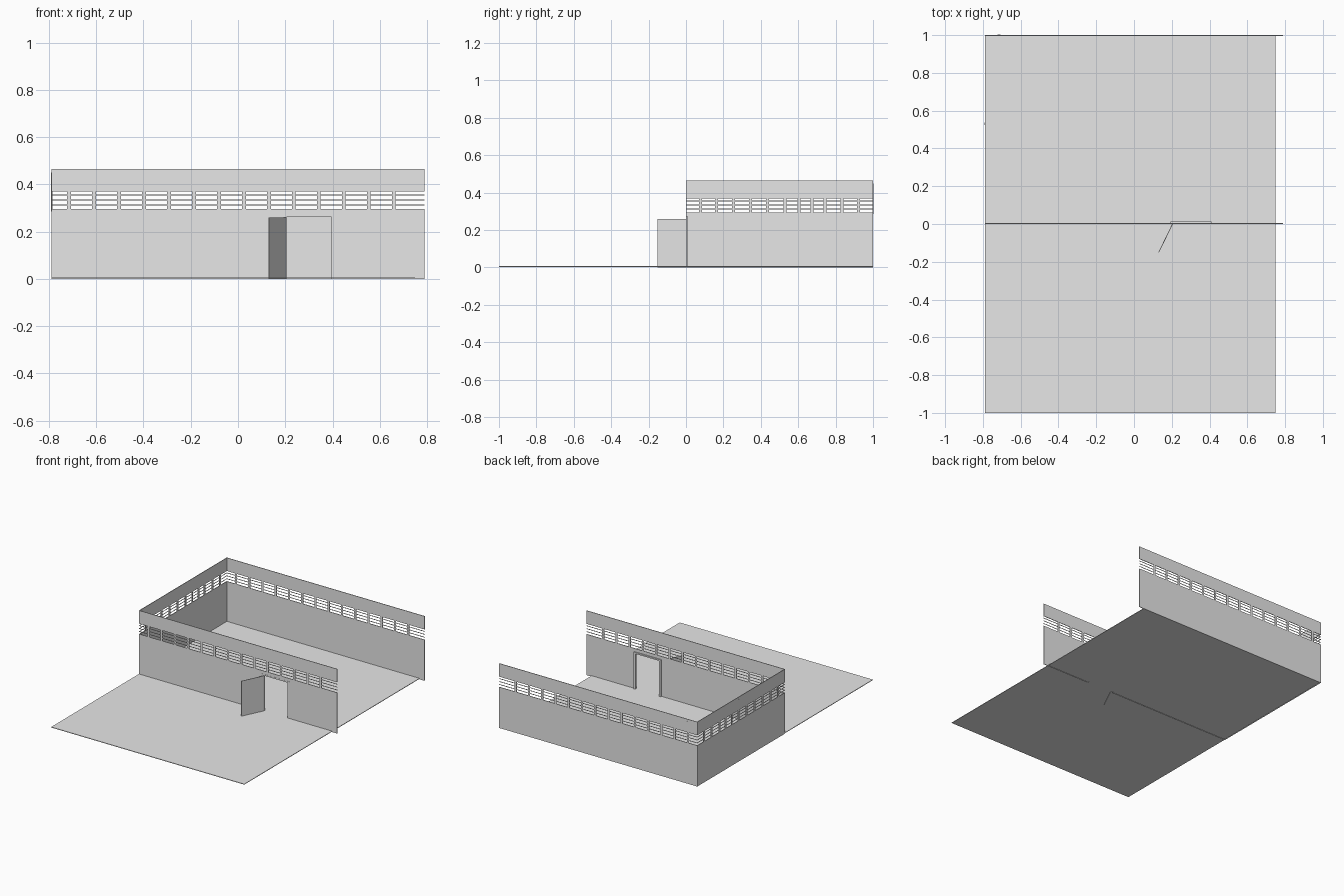
import bpy
import bmesh
from mathutils import Matrix, Vector

if "Cube" in bpy.data.objects:
    bpy.data.objects.remove(bpy.data.objects["Cube"], do_unlink=True)

grey = bpy.data.materials.new("plain_grey")
grey.use_nodes = True
grey.diffuse_color = (0.8, 0.8, 0.8, 1)
grey.node_tree.nodes["Principled BSDF"].inputs["Base Color"].default_value = (0.8, 0.8, 0.8, 1)

W, H, T = 0.79, 0.465, 0.004           # half width, wall height, wall thickness
SILL, HEAD = 0.295, 0.37               # window band
BAR_HEIGHTS = (0.313, 0.334, 0.355)
DOOR_L, DOOR_R, DOOR_H = 0.2, 0.4, 0.265


def finish(name, bm):
    bmesh.ops.recalc_face_normals(bm, faces=bm.faces)
    mesh = bpy.data.meshes.new(name)
    bm.to_mesh(mesh)
    bm.free()
    mesh.materials.append(grey)
    obj = bpy.data.objects.new(name, mesh)
    bpy.context.scene.collection.objects.link(obj)
    return obj


def add_box(bm, lo, hi):
    lo, hi = Vector(lo), Vector(hi)
    matrix = Matrix.Translation((lo + hi) / 2) @ Matrix.Diagonal((*(hi - lo), 1))
    bmesh.ops.create_cube(bm, size=1, matrix=matrix)


def boxes(name, pairs):
    bm = bmesh.new()
    for lo, hi in pairs:
        add_box(bm, lo, hi)
    return finish(name, bm)


def panel(name, outline, y, depth):
    """Extrude an x-z outline along +y."""
    bm = bmesh.new()
    face = bm.faces.new([bm.verts.new((x, y, z)) for x, z in outline])
    out = bmesh.ops.extrude_face_region(bm, geom=[face])
    moved = [v for v in out["geom"] if isinstance(v, bmesh.types.BMVert)]
    bmesh.ops.translate(bm, verts=moved, vec=(0, depth, 0))
    return finish(name, bm)


def doorway(x0, x1, top, side0, side1, head):
    """Outline of a panel with a door-shaped notch in its lower edge."""
    return [(x0, 0), (side0, 0), (side0, head), (side1, head),
            (side1, 0), (x1, 0), (x1, top), (x0, top)]


# Floor slab, a little narrower than the walls
boxes("floor", [((-W, -1, 0.003), (0.75, 1, 0.007))])

# Lower walls
panel("front_wall_lower", doorway(-W, W, SILL, DOOR_L, DOOR_R, DOOR_H), 0, T)
boxes("back_wall_lower", [((-W, 1 - T, 0), (W, 1, SILL))])
boxes("side_wall_lower", [((-W, T, 0), (-W + T, 1 - T, SILL))])

# Upper walls above the window band
boxes("front_wall_upper", [((-W, 0, HEAD), (W, T, H))])
boxes("back_wall_upper", [((-W, 1 - T, HEAD), (W, 1, H))])
boxes("side_wall_upper", [((-W, T, HEAD), (-W + T, 1 - T, H))])

# Window mullions and horizontal bars
long_spots = [-0.715 + 0.1057 * i for i in range(14)]
side_spots = [0.078, 0.163, 0.254, 0.345, 0.436, 0.53,
              0.604, 0.674, 0.743, 0.834, 0.922]
m, b = 0.008, 0.002                     # half widths
for label, y in (("front", 0), ("back", 1 - T)):
    boxes(label + "_mullions",
          [((x - m, y, SILL), (x + m, y + T, HEAD)) for x in long_spots])
    boxes(label + "_window_bars",
          [((-W, y + 0.001, z - b), (W, y + 0.003, z + b)) for z in BAR_HEIGHTS])
boxes("side_mullions",
      [((-W, y - m, SILL), (-W + T, y + m, HEAD)) for y in side_spots])
boxes("side_window_bars",
      [((-W + 0.001, 0, z - b), (-W + 0.003, 1, z + b)) for z in BAR_HEIGHTS])

# Two taller posts on the outside of the walls
boxes("back_outer_post", [((-0.722, 1, 0.285), (-0.708, 1.002, 0.45))])
boxes("side_outer_post", [((-W - 0.002, 0.523, 0.285), (-W, 0.537, 0.45))])

# Door frame and open leaf hinged on its -x jamb
panel("door_frame", doorway(0.192, 0.41, 0.272, 0.206, 0.396, 0.262), -0.001, 0.013)
leaf = boxes("door_leaf", [((0, -T, 0), (0.168, 0, 0.26))])
hinge = Vector((0.206, 0, 0))
swing = Vector((0.132, -0.153, 0)) - hinge
leaf.matrix_world = Matrix.Translation(hinge) @ swing.to_track_quat("X", "Z").to_matrix().to_4x4()
